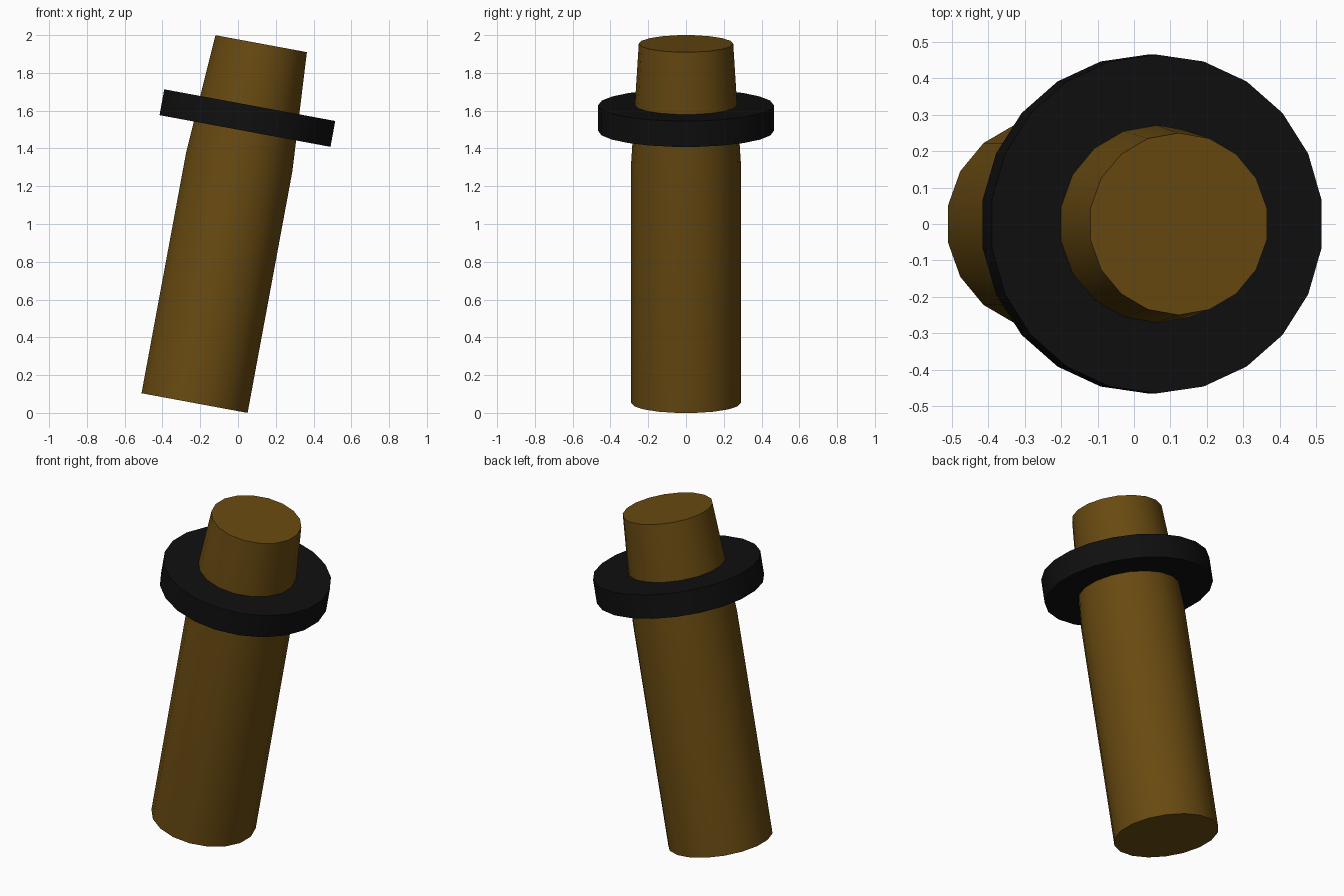
import bpy, bmesh
from math import radians, sin, cos, tau
from mathutils import Matrix

cube = bpy.data.objects.get("Cube")
if cube:
    bpy.data.objects.remove(cube, do_unlink=True)

# Everything shares one axis leaning toward +x
TILT = radians(10.5)
LEAN = Matrix.Translation((-0.23, 0, 0.052)) @ Matrix.Rotation(TILT, 4, 'Y')


def material(name, rgb):
    mat = bpy.data.materials.new(name)
    mat.use_nodes = True
    color = (*rgb, 1)
    mat.diffuse_color = color
    bsdf = mat.node_tree.nodes["Principled BSDF"]
    bsdf.inputs["Base Color"].default_value = color
    bsdf.inputs["Roughness"].default_value = 0.8
    return mat


def turned(name, profile, sides, mat):
    """Closed solid from (radius, height) rings, capped at both ends."""
    bm = bmesh.new()
    rings = [[bm.verts.new((r * sin(tau * i / sides), r * cos(tau * i / sides), z))
              for i in range(sides)] for r, z in profile]
    for low, high in zip(rings, rings[1:]):
        for i in range(sides):
            j = (i + 1) % sides
            bm.faces.new((low[i], low[j], high[j], high[i]))
    bm.faces.new(rings[0])
    bm.faces.new(rings[-1])
    bmesh.ops.recalc_face_normals(bm, faces=bm.faces)
    mesh = bpy.data.meshes.new(name)
    bm.to_mesh(mesh)
    bm.free()
    mesh.materials.append(mat)
    obj = bpy.data.objects.new(name, mesh)
    obj.matrix_world = LEAN
    bpy.context.collection.objects.link(obj)
    bpy.ops.object.select_all(action='DESELECT')
    obj.select_set(True)
    bpy.context.view_layer.objects.active = obj
    bpy.ops.object.shade_smooth_by_angle(angle=radians(30))
    return obj


brown = material("dark brown", (0.14, 0.069, 0.0055))
black = material("black", (0.005, 0.005, 0.005))

# Straight shaft with a tapered upper end
turned("shaft", [(0.29, 0), (0.29, 1.3), (0.25, 1.935)], 18, brown)

# Thick disc collar around the taper
turned("collar", [(0.465, 1.465), (0.465, 1.604)], 22, black)
